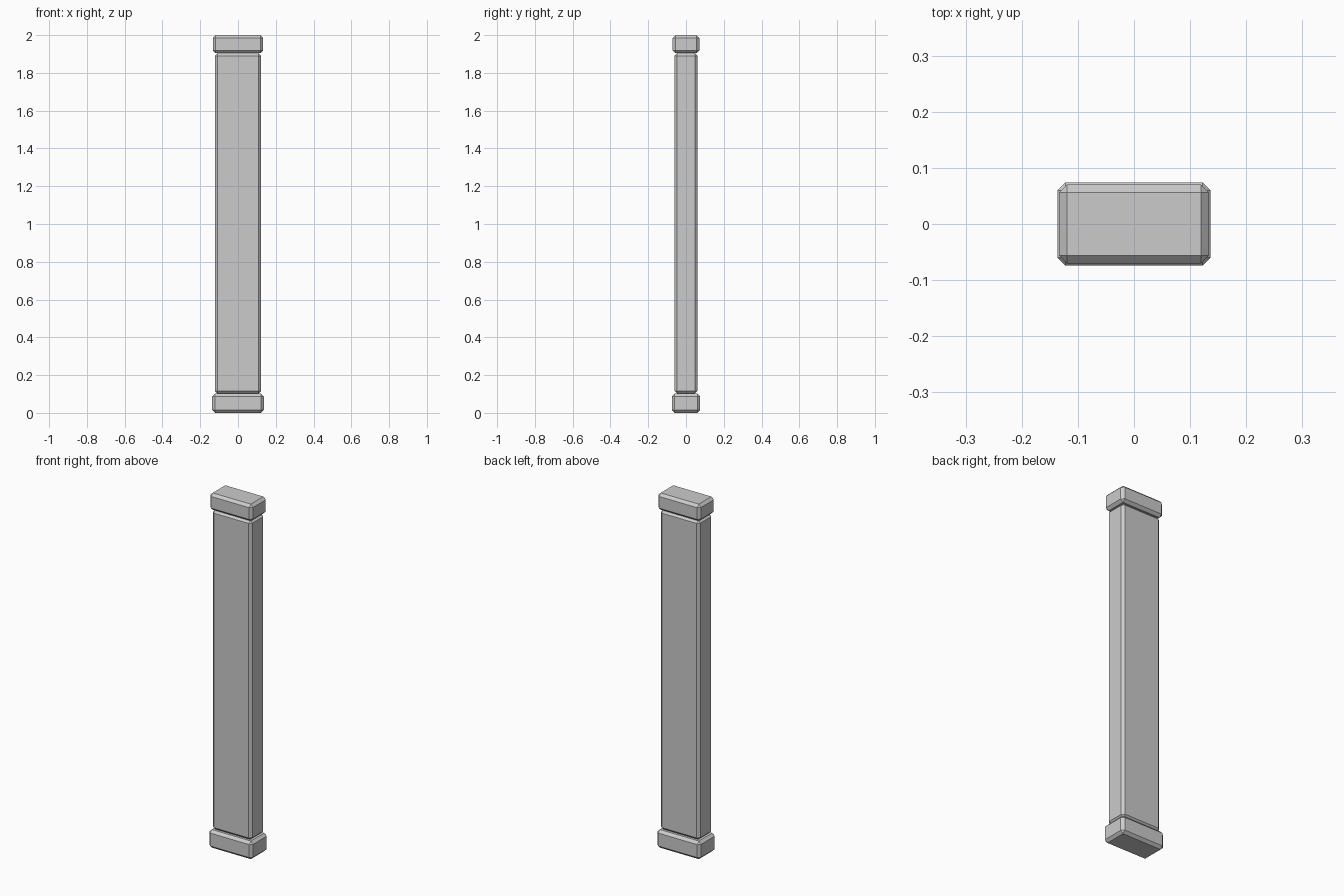
import bpy
import bmesh

if "Cube" in bpy.data.objects:
    bpy.data.objects.remove(bpy.data.objects["Cube"])


def chamfered_block(name, half_x, half_y, z0, z1, chamfer=0.0145):
    """Box with every edge cut by one flat chamfer."""
    bm = bmesh.new()
    bmesh.ops.create_cube(bm, size=1)
    bmesh.ops.scale(bm, vec=(2 * half_x, 2 * half_y, z1 - z0), verts=bm.verts)
    bmesh.ops.translate(bm, vec=(0, 0, (z0 + z1) / 2), verts=bm.verts)
    bmesh.ops.bevel(bm, geom=bm.edges[:], offset=chamfer, segments=1,
                    affect='EDGES', clamp_overlap=True)
    mesh = bpy.data.meshes.new(name)
    bm.to_mesh(mesh)
    bm.free()
    obj = bpy.data.objects.new(name, mesh)
    bpy.context.collection.objects.link(obj)
    return obj


# Rectangular pillar: foot block, tall shaft and a slightly smaller cap
chamfered_block("base", 0.1366, 0.0743, 0.0, 0.102)
chamfered_block("shaft", 0.123, 0.061, 0.102, 1.905)
chamfered_block("cap", 0.1335, 0.0705, 1.905, 2.0)
